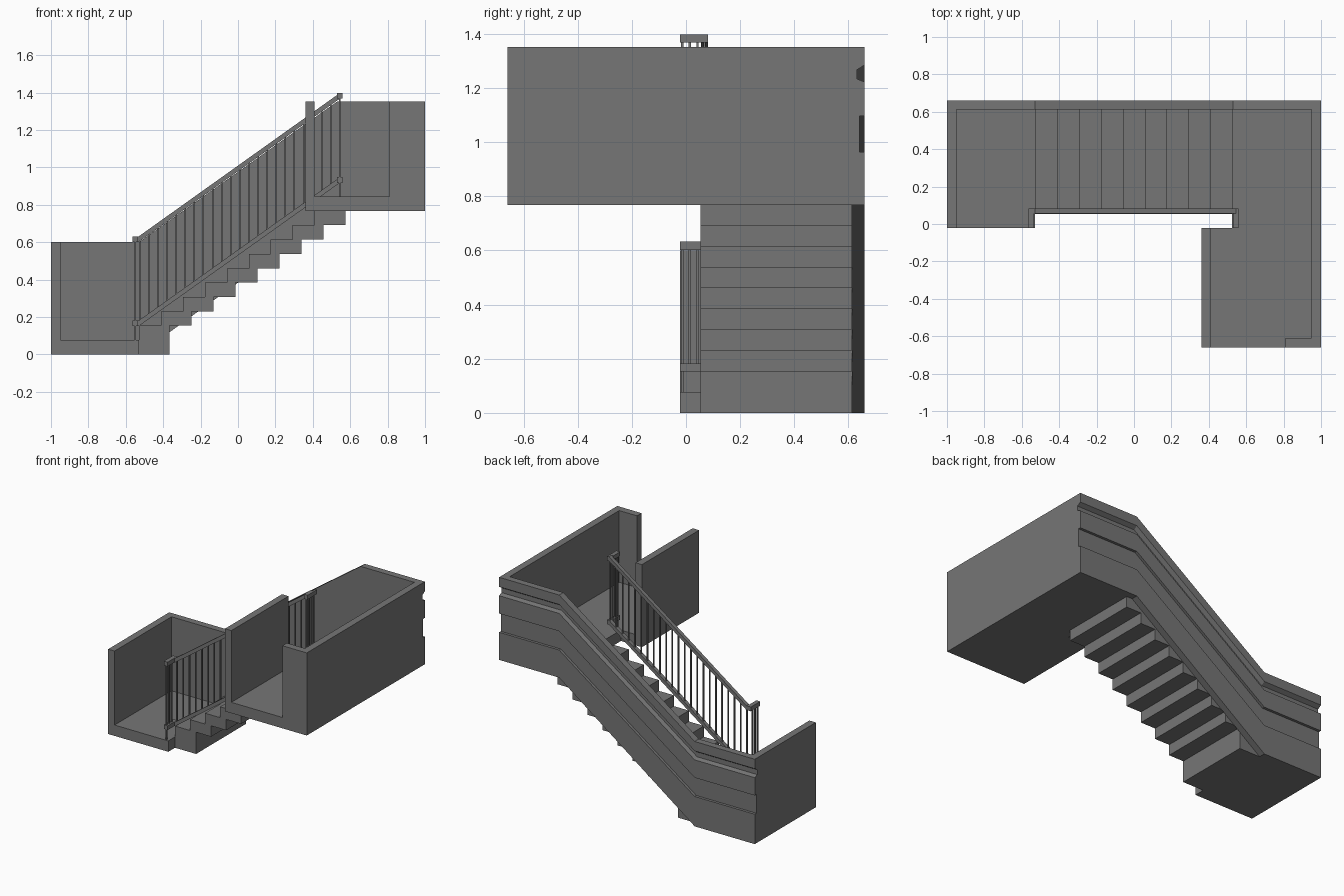
import bpy
import bmesh

cube = bpy.data.objects.get("Cube")
if cube:
    bpy.data.objects.remove(cube, do_unlink=True)

grey = bpy.data.materials.new("concrete_grey")
grey.use_nodes = True
colour = (0.18, 0.18, 0.18, 1)
grey.diffuse_color = colour
grey.node_tree.nodes["Principled BSDF"].inputs["Base Color"].default_value = colour


def finish(name, bm):
    bmesh.ops.recalc_face_normals(bm, faces=bm.faces)
    mesh = bpy.data.meshes.new(name)
    bm.to_mesh(mesh)
    bm.free()
    mesh.materials.append(grey)
    obj = bpy.data.objects.new(name, mesh)
    bpy.context.collection.objects.link(obj)
    return obj


def add_loft(bm, sections):
    """Skin matching closed loops and cap both ends."""
    rings = [[bm.verts.new(p) for p in loop] for loop in sections]
    for a, b in zip(rings, rings[1:]):
        for i in range(len(a)):
            j = (i + 1) % len(a)
            bm.faces.new((a[i], a[j], b[j], b[i]))
    bm.faces.new(rings[0])
    bm.faces.new(rings[-1])


def add_box(bm, x, y, z):
    add_loft(bm, [[(x[0], y[0], h), (x[1], y[0], h), (x[1], y[1], h), (x[0], y[1], h)]
                  for h in z])


def box(name, x, y, z):
    bm = bmesh.new()
    add_box(bm, x, y, z)
    return finish(name, bm)


# Main dimensions
RISE, TREAD = 0.0768, 0.1175
FOOT, HEAD = -0.53, 0.53
BACK, INNER_BACK, FRONT, GAP = 0.66, 0.613, -0.66, -0.022
LOW_TOP, HIGH_TOP = 0.6, 1.352
DECK = 10 * RISE
FLOOR = 11 * RISE

# Lower landing
box("lower_landing_floor", (-0.95, FOOT), (GAP, INNER_BACK), (0, RISE))
box("lower_side_wall", (-1, -0.95), (GAP, INNER_BACK), (0, LOW_TOP))

# Upper landing: L-shaped floor and its walls
outline = [(0.41, FRONT), (0.81, FRONT), (0.81, -0.61), (0.95, -0.61),
           (0.95, INNER_BACK), (0.525, INNER_BACK), (0.525, GAP), (0.41, GAP)]
bm = bmesh.new()
add_loft(bm, [[(x, y, z) for x, y in outline] for z in (DECK, FLOOR)])
finish("upper_landing_floor", bm)
box("upper_side_wall", (0.95, 1), (FRONT, INNER_BACK), (DECK, HIGH_TOP))
box("upper_front_wall", (0.81, 0.95), (FRONT, -0.61), (DECK, HIGH_TOP))
box("upper_inner_wall", (0.36, 0.41), (FRONT, GAP), (DECK, HIGH_TOP))

# Back wall: grooved section swept along the landings and the flight
groove = [(BACK, 0), (BACK, 0.067), (0.632, 0.085), (0.632, 0.119), (BACK, 0.13),
          (BACK, 0.256), (0.641, 0.256), (0.641, 0.389), (BACK, 0.389)]
bm = bmesh.new()
sections = []
for x, top, bottom in ((-1, LOW_TOP, 0), (FOOT, LOW_TOP, 0),
                       (HEAD, HIGH_TOP, DECK), (1, HIGH_TOP, DECK)):
    loop = [(x, y, top - d) for y, d in groove]
    loop += [(x, BACK, bottom), (x, INNER_BACK, bottom), (x, INNER_BACK, top)]
    sections.append(loop)
add_loft(bm, sections)
finish("back_wall", bm)

# Steps: overlapping slabs, the first one standing on the ground
for k in range(9):
    x = FOOT + k * TREAD
    bottom = (k + 1) * RISE if k else 0
    box(f"step_{k + 1}", (x, x + 0.165), (0.053, INNER_BACK), (bottom, (k + 2) * RISE))

# Railing: two sloped rails, each with a return towards the front
RAIL_Y = (0.055, 0.082)
RAIL_H = 0.03
LOW_X, HIGH_X = (-0.565, -0.535), (0.53, 0.56)
LOW_RAIL, HAND_RAIL = 0.152, 0.602
CLIMB = 0.766


def rail_z(x, base):
    t = (x - FOOT) / (0.545 - FOOT)
    return base + CLIMB * min(max(t, 0), 1)


for name, base in (("bottom_rail", LOW_RAIL), ("handrail", HAND_RAIL)):
    bm = bmesh.new()
    sections = []
    for x in (LOW_X[0], FOOT, 0.545, HIGH_X[1]):
        z = rail_z(x, base)
        sections.append([(x, RAIL_Y[0], z), (x, RAIL_Y[1], z),
                         (x, RAIL_Y[1], z + RAIL_H), (x, RAIL_Y[0], z + RAIL_H)])
    add_loft(bm, sections)
    for xs, z in ((LOW_X, base), (HIGH_X, base + CLIMB)):
        add_box(bm, xs, (GAP, RAIL_Y[0]), (z, z + RAIL_H))
    finish(name, bm)

# Balusters along the flight and along both returns
R = 0.004
bm = bmesh.new()
mid = sum(RAIL_Y) / 2
count = 23
for i in range(count):
    x = FOOT + 0.005 + i * (0.545 - FOOT - 0.005) / (count - 1)
    add_box(bm, (x - R, x + R), (mid - R, mid + R),
            (rail_z(x, LOW_RAIL) + 0.02, rail_z(x, HAND_RAIL) + 0.01))
for xs, lift, floor in ((LOW_X, 0, RISE), (HIGH_X, CLIMB, FLOOR)):
    x = sum(xs) / 2
    for i, y in enumerate((-0.014, 0.014, 0.042)):
        foot = floor if i == 0 else LOW_RAIL + lift + 0.02
        add_box(bm, (x - R, x + R), (y - R, y + R), (foot, HAND_RAIL + lift + 0.01))
finish("balusters", bm)
